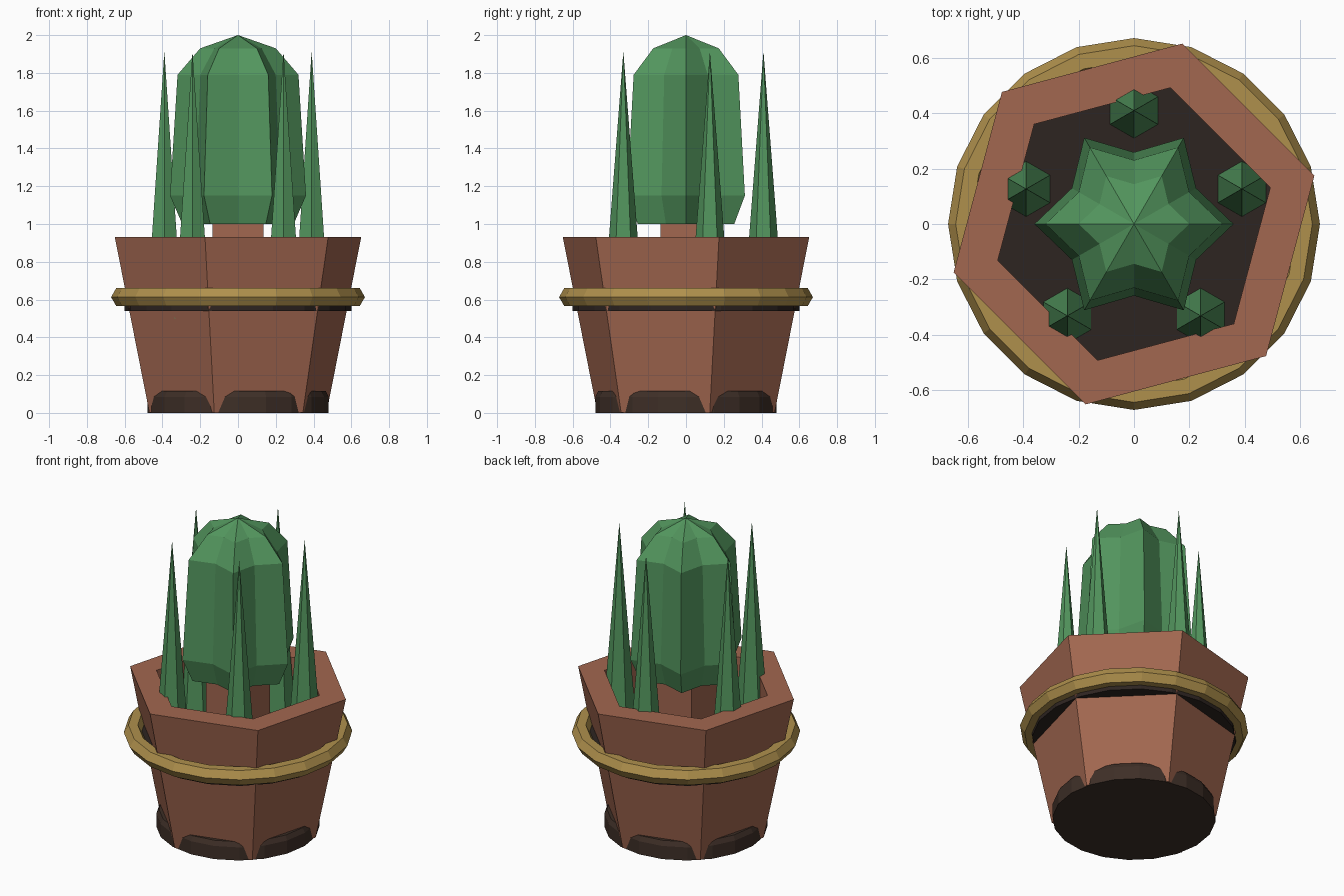
import bpy, bmesh
from math import sin, cos, pi, radians

if "Cube" in bpy.data.objects:
    bpy.data.objects.remove(bpy.data.objects["Cube"])


def material(name, rgb):
    m = bpy.data.materials.new(name)
    m.diffuse_color = (*rgb, 1)
    m.use_nodes = True
    m.node_tree.nodes["Principled BSDF"].inputs["Base Color"].default_value = m.diffuse_color
    return m


CLAY = material("clay", (0.36, 0.135, 0.08))
SOIL = material("soil", (0.027, 0.018, 0.015))
BASE = material("dark_clay", (0.048, 0.028, 0.02))
BRASS = material("brass", (0.43, 0.28, 0.073))
GREEN = material("green", (0.085, 0.30, 0.11))


def loft(name, profile, sides, mat, turn=0.0, valley=1.0, at=(0, 0)):
    """Stack rings of (radius, z); odd points are pulled in by valley; ends closed."""
    bm = bmesh.new()
    rings = []
    for r, z in profile:
        if r == 0:
            rings.append([bm.verts.new((at[0], at[1], z))] * sides)
            continue
        ring = []
        for i in range(sides):
            a = radians(turn) + 2 * pi * i / sides
            k = r * (valley if i % 2 else 1)
            ring.append(bm.verts.new((at[0] + k * cos(a), at[1] + k * sin(a), z)))
        rings.append(ring)
    for lo, hi in zip(rings, rings[1:]):
        for i in range(sides):
            j = (i + 1) % sides
            bm.faces.new(list(dict.fromkeys((lo[i], lo[j], hi[j], hi[i]))))
    for ring, (r, z) in ((rings[0], profile[0]), (rings[-1], profile[-1])):
        if r:
            bm.faces.new(ring)
    bmesh.ops.recalc_face_normals(bm, faces=bm.faces)
    me = bpy.data.meshes.new(name)
    bm.to_mesh(me)
    bm.free()
    me.materials.append(mat)
    ob = bpy.data.objects.new(name, me)
    bpy.context.collection.objects.link(ob)
    return ob


# Hexagonal pot with a straight-walled opening
loft("pot", [(0.486, 0.003), (0.675, 0.93), (0.51, 0.93), (0.51, 0.56)], 6, CLAY, 15)

# Round foot and soil disc, both showing through the flat pot sides
loft("foot", [(0.48, 0), (0.48, 0.085), (0.465, 0.115)], 20, BASE)
loft("soil", [(0.6, 0.54), (0.6, 0.62)], 20, SOIL)

# Band around the pot
bpy.ops.mesh.primitive_torus_add(major_radius=0.617, minor_radius=0.055,
                                 major_segments=20, minor_segments=6,
                                 location=(0, 0, 0.613))
band = bpy.context.object
band.name = "band"
band.data.materials.append(BRASS)

# Square post carrying the ribbed cactus
loft("post", [(0.191, 0.56), (0.191, 1.05)], 4, CLAY, 45)
loft("cactus", [(0.295, 1.0), (0.36, 1.15), (0.32, 1.79), (0.2, 1.93), (0, 2.0)],
     12, GREEN, valley=0.72)

# Five tall spikes
for n in range(5):
    a = radians(90 + 72 * n)
    loft(f"spike_{n + 1}", [(0.109, 0.5), (0, 1.915)], 6, GREEN, 30,
         at=(0.41 * cos(a), 0.41 * sin(a)))
